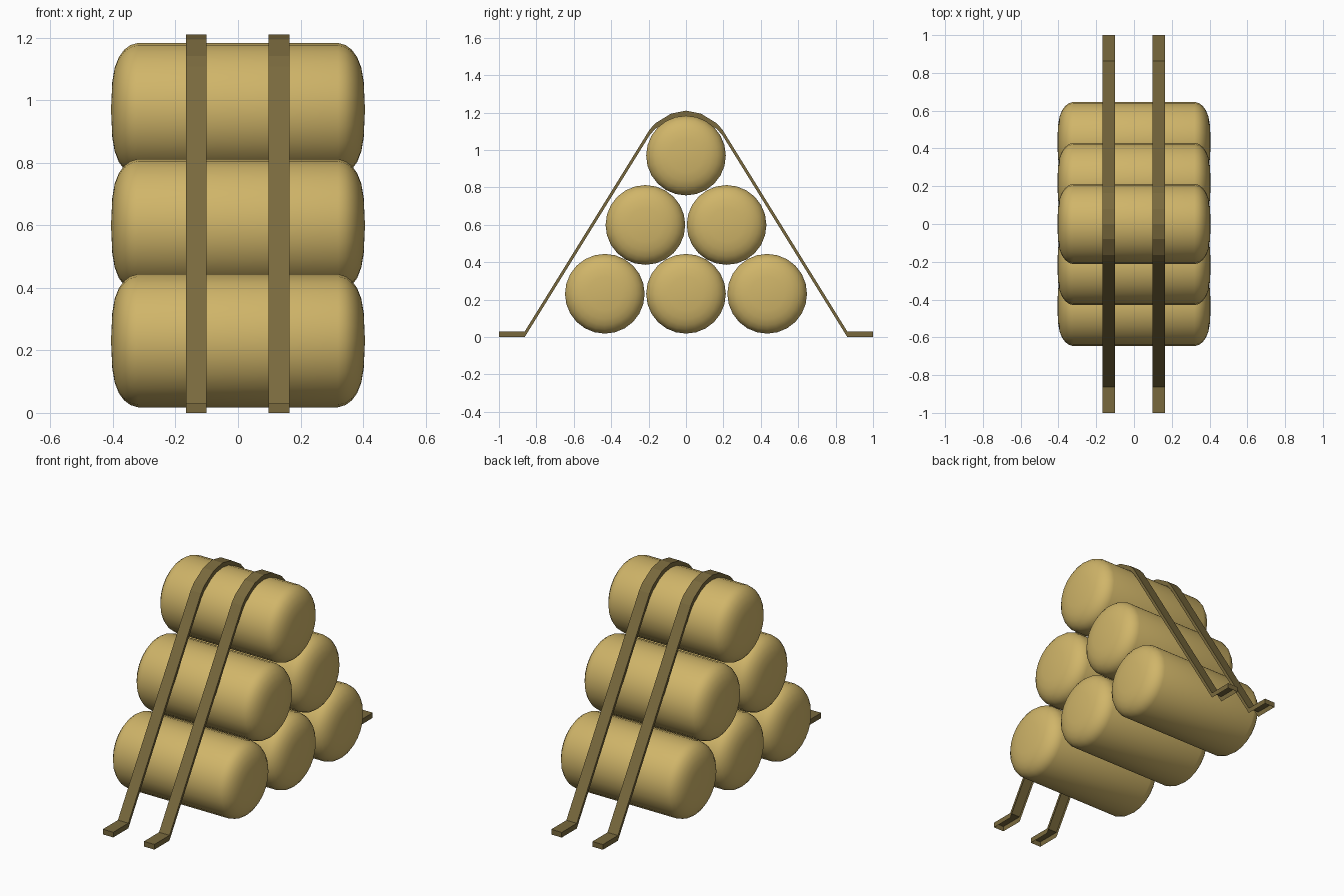
import bpy, bmesh, math

if "Cube" in bpy.data.objects:
    bpy.data.objects.remove(bpy.data.objects["Cube"])


def srgb(r, g, b):
    def lin(c):
        c /= 255
        return c / 12.92 if c <= 0.04045 else ((c + 0.055) / 1.055) ** 2.4
    return (lin(r), lin(g), lin(b), 1)


def material(name, color):
    mat = bpy.data.materials.new(name)
    mat.diffuse_color = color
    mat.use_nodes = True
    mat.node_tree.nodes["Principled BSDF"].inputs["Base Color"].default_value = mat.diffuse_color
    return mat


TAN = material("straw tan", srgb(208, 181, 105))
BROWN = material("strap brown", srgb(121, 105, 61))


def finish(bm, name, mat):
    bmesh.ops.recalc_face_normals(bm, faces=bm.faces[:])
    mesh = bpy.data.meshes.new(name)
    bm.to_mesh(mesh)
    bm.free()
    mesh.materials.append(mat)
    obj = bpy.data.objects.new(name, mesh)
    bpy.context.collection.objects.link(obj)
    return obj


# Rolls: rounded half profile (x, radius), mirrored and revolved round x
HALF = [(0.402, 0.09), (0.394, 0.135), (0.381, 0.168), (0.364, 0.191),
        (0.344, 0.206), (0.32, 0.213)]
PROFILE = HALF + [(-x, r) for x, r in reversed(HALF)]
SIDES = 24


def roll(name, y, z):
    bm = bmesh.new()
    rings = []
    for x, r in PROFILE:
        ring = []
        for i in range(SIDES):
            a = 2 * math.pi * i / SIDES
            ring.append(bm.verts.new((x, y + r * math.cos(a), z + r * math.sin(a))))
        rings.append(ring)
    for a, b in zip(rings, rings[1:]):
        for i in range(SIDES):
            j = (i + 1) % SIDES
            bm.faces.new((a[i], a[j], b[j], b[i]))
    # slightly domed ends
    for ring, x in ((rings[0], 0.406), (rings[-1], -0.406)):
        tip = bm.verts.new((x, y, z))
        for i in range(SIDES):
            bm.faces.new((ring[i], ring[(i + 1) % SIDES], tip))
    for f in bm.faces:
        f.smooth = True
    finish(bm, name, TAN)


# Pyramid of three, two and one
for row, z in enumerate((0.231, 0.599, 0.97)):
    count = 3 - row
    for k in range(count):
        roll(f"roll_{row + 1}_{k + 1}", (k - (count - 1) / 2) * 0.434, z)

# Straps: a hollow channel, top sheet with side skirts, open underneath
SIDE = [(-1.0, 0.03), (-0.862, 0.03), (-0.195, 1.108), (-0.165, 1.142), (-0.08, 1.194)]
PATH = SIDE + [(0, 1.21)] + [(-y, z) for y, z in reversed(SIDE)]
DEPTH = 0.03


def strap(name, x0, x1):
    bm = bmesh.new()
    rows = []
    for y, z in PATH:
        rows.append([bm.verts.new(p) for p in (
            (x0, y, z - DEPTH), (x0, y, z), (x1, y, z), (x1, y, z - DEPTH))])
    for a, b in zip(rows, rows[1:]):
        for i in range(3):
            bm.faces.new((a[i], a[i + 1], b[i + 1], b[i]))
    bm.faces.new(rows[0])
    bm.faces.new(rows[-1])
    finish(bm, name, BROWN)


strap("left_strap", -0.167, -0.1)
strap("right_strap", 0.097, 0.164)
